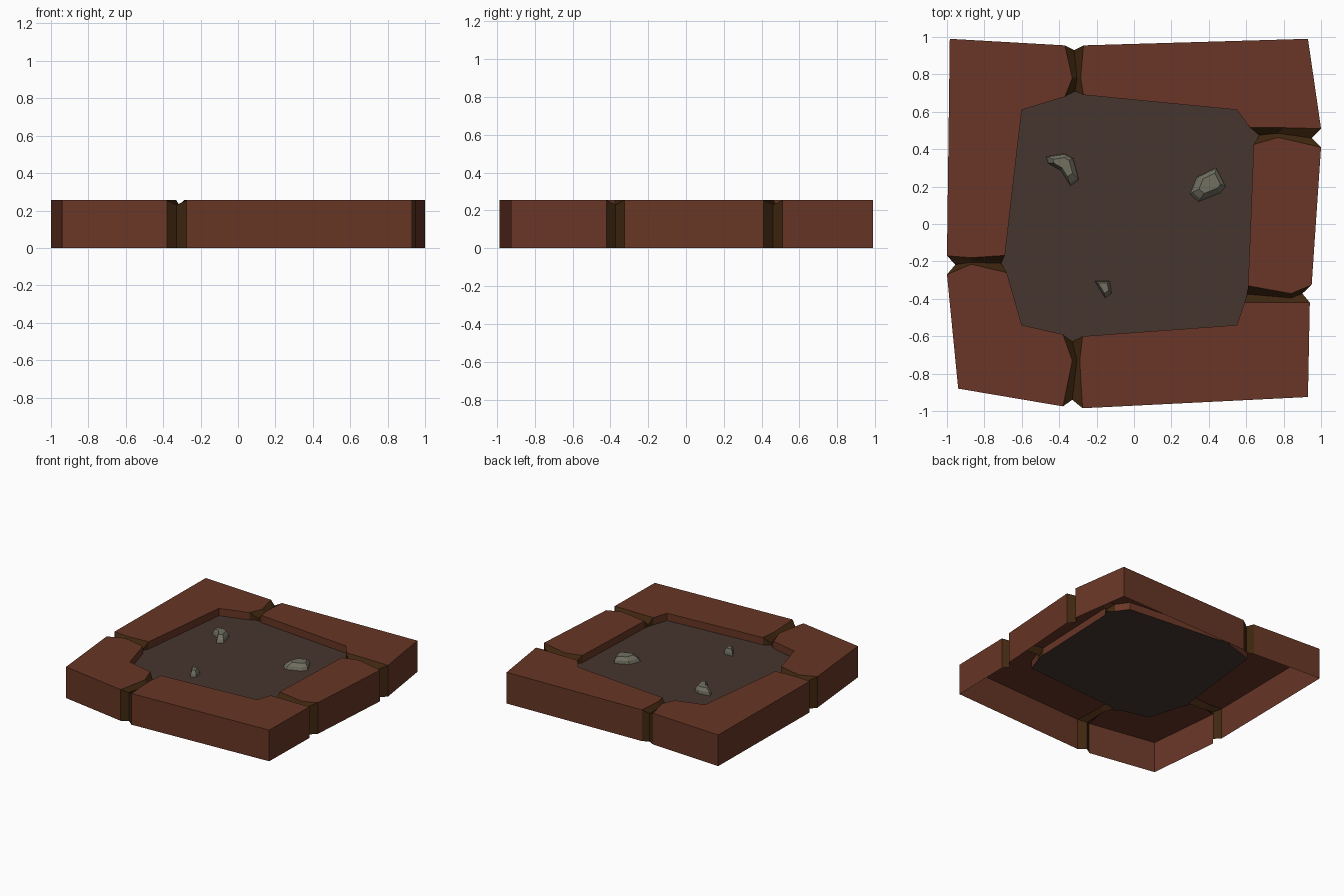
import bpy, bmesh
from mathutils import Vector

if "Cube" in bpy.data.objects:
    bpy.data.objects.remove(bpy.data.objects["Cube"])

TOP, FLOOR = 0.255, 0.195


def material(name, rgb):
    m = bpy.data.materials.new(name)
    m.diffuse_color = (*rgb, 1)
    m.use_nodes = True
    m.node_tree.nodes["Principled BSDF"].inputs["Base Color"].default_value = m.diffuse_color
    return m


BRICK = material("brick red", (0.138, 0.037, 0.019))
GROOVE = material("dark brown", (0.051, 0.020, 0.005))
EARTH = material("earth brown", (0.061, 0.036, 0.028))
STONE = material("pebble grey", (0.165, 0.16, 0.118))


def build(name, faces, mat):
    """Make a flat-shaded sheet from faces given as point lists, facing upward."""
    bm = bmesh.new()
    for f in faces:
        bm.faces.new([bm.verts.new(p) for p in f])
    bmesh.ops.remove_doubles(bm, verts=bm.verts, dist=0.0005)
    bmesh.ops.recalc_face_normals(bm, faces=bm.faces)
    bm.normal_update()
    if sum(f.normal.z * f.calc_area() for f in bm.faces) < 0:
        bmesh.ops.reverse_faces(bm, faces=bm.faces)
    me = bpy.data.meshes.new(name)
    bm.to_mesh(me)
    bm.free()
    me.materials.append(mat)
    ob = bpy.data.objects.new(name, me)
    bpy.context.collection.objects.link(ob)
    return ob


def at(p, z):
    return (p[0], p[1], z)


def wall(path, z):
    """Vertical quads from the top plane (or each point's own z) down to z."""
    pts = [p if len(p) == 3 else at(p, TOP) for p in path]
    return [[a, b, at(b, z), at(a, z)] for a, b in zip(pts, pts[1:])]


# Cracks: two lips and the valley between them, each outer -> middle -> inner.
# Listed clockwise (seen from above); first lip ends one block, second starts the next.
cracks = {
    "left": ([(-1, -.27), (-.87, -.215), (-.68, -.26)],
             [(-.955, -.217), (-.87, -.205), (-.71, -.21)],
             [(-1, -.17), (-.87, -.18), (-.69, -.168)]),
    "back": ([(-.37, .955), (-.33, .78), (-.37, .68)],
             [(-.32, .93), (-.305, .78), (-.315, .71)],
             [(-.27, .955), (-.285, .78), (-.27, .69)]),
    "right_back": ([(1, .51), (.8, .515), (.62, .515)],
                   [(.95, .46), (.77, .485), (.67, .475)],
                   [(1, .41), (.77, .463), (.64, .425)]),
    "right_front": ([(.95, -.325), (.84, -.372), (.61, -.33)],
                    [(.90, -.372), (.84, -.395), (.605, -.375)],
                    [(.94, -.42), (.8, -.42), (.59, -.42)]),
    "front": ([(-.275, -.985), (-.29, -.73), (-.275, -.60)],
              [(-.33, -.94), (-.305, -.73), (-.33, -.63)],
              [(-.38, -.975), (-.33, -.73), (-.38, -.59)]),
}
# Corner points of the block that follows each crack: (outer, inner)
blocks = {
    "left": ("back_left_block", [(-.985, .99)], [(-.60, .61)]),
    "back": ("back_right_block", [(.93, .99)], [(.55, .61)]),
    "right_back": ("right_block", [], []),
    "right_front": ("front_right_block", [(.93, -.925)], [(.55, -.54)]),
    "front": ("front_left_block", [(-.94, -.88)], [(-.60, -.54)]),
}

names = list(cracks)
outline = []
for i, n in enumerate(names):
    lip_a, valley, lip_b = cracks[n]
    valley = [at(p, z) for p, z in zip(valley, (.23, .215, .21))]

    # Groove sides with the dark ends inside and outside
    faces = []
    for lip in (lip_a, lip_b):
        lip = [at(p, TOP) for p in lip]
        faces += [[lip[k], lip[k + 1], valley[k + 1], valley[k]] for k in (0, 1)]
        faces += wall([lip[0], valley[0]], 0) + wall([lip[2], valley[2]], FLOOR)
    build(n + "_crack", faces, GROOVE)

    # Block between this crack and the next one
    block, outer, inner = blocks[n]
    nxt = cracks[names[(i + 1) % len(names)]][0]
    out_path = [lip_b[0]] + outer + [nxt[0]]
    in_path = [lip_b[2]] + inner + [nxt[2]]
    loop = out_path + [nxt[1]] + in_path[::-1] + [lip_b[1]]
    build(block, [[at(p, TOP) for p in loop]]
          + wall(out_path, 0) + wall(in_path, FLOOR), BRICK)
    outline += [valley[2]] + in_path

# Sunken floor follows the inner edges of blocks and cracks
build("floor", [[at(p, FLOOR) for p in outline]], EARTH)


def pebble(name, base, shift, height):
    """Faceted stone: base outline, shoulder and smaller flat top."""
    c = sum((Vector(p) for p in base), Vector((0, 0))) / len(base)
    rings = []
    for scale, h in ((1, 0), (.9, .5), (.6, 1)):
        rings.append([at(c + (Vector(p) - c) * scale + Vector(shift) * h,
                         FLOOR + height * h) for p in base])
    faces = [rings[-1]]
    for lo, hi in zip(rings, rings[1:]):
        faces += [[lo[k - 1], lo[k], hi[k], hi[k - 1]] for k in range(len(lo))]
    build(name, faces, STONE)


pebble("left_pebble", [(-.47, .36), (-.46, .325), (-.39, .285), (-.34, .205),
                       (-.295, .235), (-.325, .35), (-.37, .375)], (0, .008), .05)
pebble("right_pebble", [(.30, .16), (.335, .25), (.44, .30), (.49, .20),
                        (.46, .165), (.345, .12)], (.01, .012), .05)
pebble("front_pebble", [(-.21, -.305), (-.13, -.305), (-.12, -.37),
                        (-.155, -.395)], (-.003, .004), .048)
